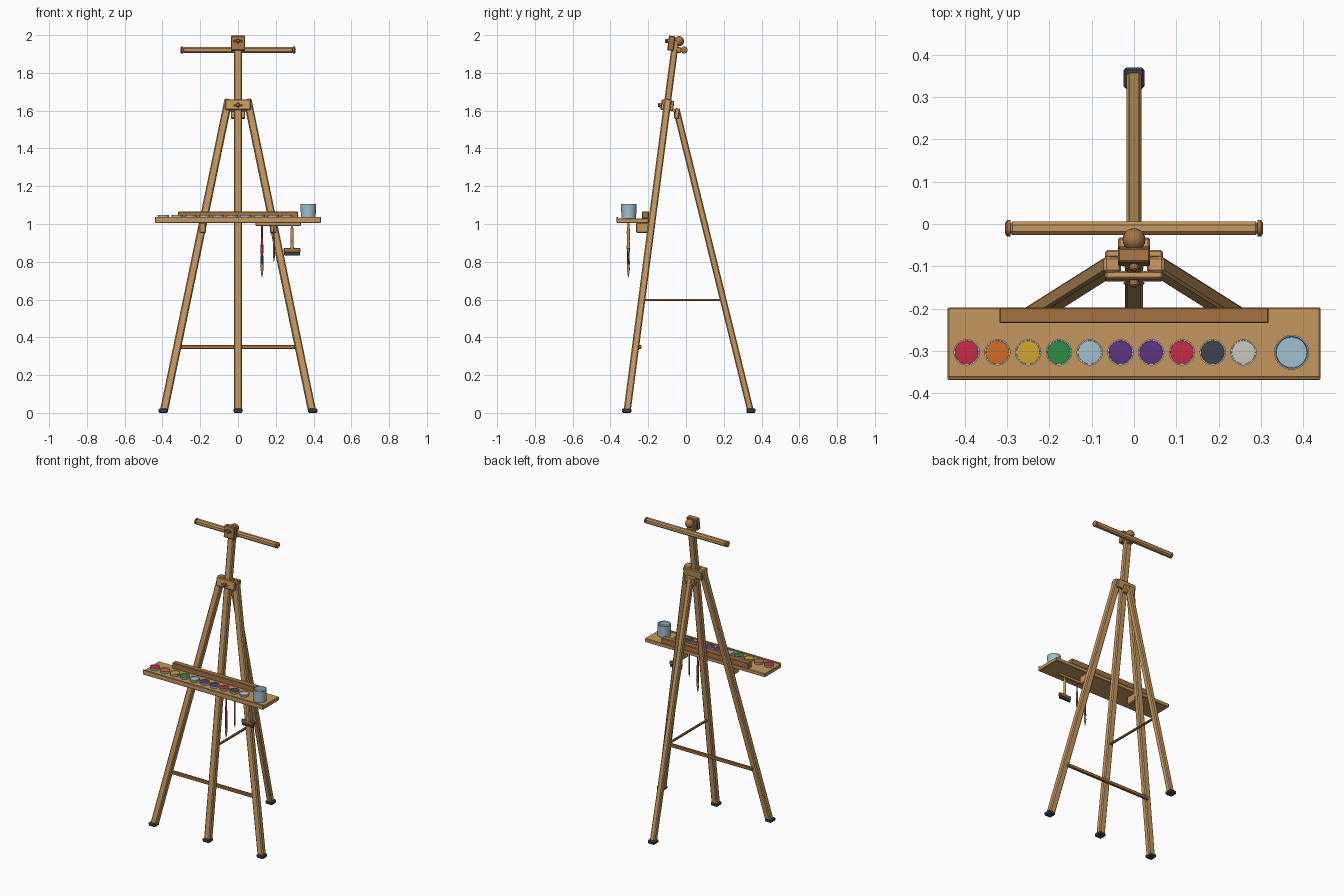
import bpy, bmesh, math
from mathutils import Vector, Matrix

if "Cube" in bpy.data.objects:
    bpy.data.objects.remove(bpy.data.objects["Cube"])


def mat(name, r, g, b):
    m = bpy.data.materials.new(name)
    m.diffuse_color = (r, g, b, 1)
    m.use_nodes = True
    m.node_tree.nodes["Principled BSDF"].inputs["Base Color"].default_value = m.diffuse_color
    return m


WOOD = mat("light wood", .56, .31, .115)
BROWN = mat("dark wood", .38, .17, .055)
RED = mat("red", .56, .025, .065)
ORANGE = mat("orange", .62, .15, .02)
YELLOW = mat("yellow", .63, .39, .026)
GREEN = mat("green", .026, .26, .055)
BLUE = mat("pale blue", .36, .53, .62)
PURPLE = mat("purple", .11, .035, .23)
DARK = mat("charcoal", .05, .056, .07)
WHITE = mat("off white", .60, .57, .54)


def finish(name, bm, material, smooth=False):
    bmesh.ops.recalc_face_normals(bm, faces=bm.faces)
    me = bpy.data.meshes.new(name)
    bm.to_mesh(me)
    bm.free()
    me.materials.append(material)
    ob = bpy.data.objects.new(name, me)
    bpy.context.collection.objects.link(ob)
    if smooth:
        bpy.context.view_layer.objects.active = ob
        ob.select_set(True)
        bpy.ops.object.shade_smooth_by_angle(angle=math.radians(40))
        ob.select_set(False)
    return ob


def box(name, size, matrix, material, bevel=.004):
    bm = bmesh.new()
    bmesh.ops.create_cube(bm, size=1)
    bmesh.ops.scale(bm, vec=size, verts=bm.verts)
    if bevel:
        bmesh.ops.bevel(bm, geom=bm.edges[:], offset=bevel, segments=1,
                        affect='EDGES', profile=.5)
    bm.transform(matrix)
    return finish(name, bm, material)


def span(name, x, y, z, material, bevel=.003):
    """Axis-aligned box from ranges."""
    c = [(a + b) / 2 for a, b in (x, y, z)]
    s = [b - a for a, b in (x, y, z)]
    return box(name, s, Matrix.Translation(c), material, bevel)


def beam(name, a, b, w, d, front, material=WOOD, bevel=.006):
    """Bar from a to b, width w, depth d along the front direction."""
    a, b = Vector(a), Vector(b)
    zax = (b - a).normalized()
    xax = Vector(front).cross(zax).normalized()
    yax = zax.cross(xax)
    m = Matrix((xax, yax, zax)).transposed().to_4x4()
    return box(name, (w, d, (b - a).length),
               Matrix.Translation((a + b) / 2) @ m, material, bevel)


def lathe(name, profile, matrix, material, n=24):
    """Revolve (radius, height) points around local z."""
    bm = bmesh.new()
    rings = []
    for r, h in profile:
        if r == 0:
            rings.append([bm.verts.new((0, 0, h))] * n)
        else:
            rings.append([bm.verts.new((r * math.cos(2 * math.pi * i / n),
                                        r * math.sin(2 * math.pi * i / n), h)) for i in range(n)])
    for p, q in zip(rings, rings[1:]):
        for i in range(n):
            j = (i + 1) % n
            vs = list(dict.fromkeys((p[i], p[j], q[j], q[i])))
            if len(vs) > 2:
                bm.faces.new(vs)
    bm.transform(matrix)
    return finish(name, bm, material, True)


T = Matrix.Translation
SL = .131                                    # backward lean of the front frame
LEAN = Matrix.Rotation(-math.atan(SL), 4, 'X')
NORMAL = Vector((0, -1, SL))


def lean_y(z):
    return -.313 + SL * z


# Mast and legs
beam("mast", (0, lean_y(.01), .01), (0, lean_y(1.975), 1.975), .043, .036, NORMAL)
for s, side in ((-1, "left"), (1, "right")):
    beam(side + "_front_leg", (s * .392, lean_y(.01), .01),
         (s * .05, lean_y(1.66), 1.66), .042, .038, NORMAL)
beam("back_leg", (0, .342, .01), (0, -.052, 1.61), .035, .035, (0, -1, -.25))

# Rubber feet
for name, x, y in (("left", -.395, -.314), ("right", .395, -.314),
                   ("middle", 0, -.314), ("back", 0, .344)):
    span(name + "_foot", (x - .025, x + .025), (y - .025, y + .025), (0, .024), DARK, .006)

# Lower stretchers
span("lower_crossbar", (-.315, .315), (-.253, -.236), (.338, .36), BROWN)
span("back_stay", (-.007, .007), (-.225, .19), (.592, .604), BROWN, .002)


def wing_nut(name, y, z, w):
    base = T((0, y, z)) @ LEAN
    lathe(name + "_hub", [(0, 0), (.011, 0), (.011, .012), (.007, .016), (0, .016)],
          base @ Matrix.Rotation(math.pi / 2, 4, 'X'), BROWN, 12)
    box(name + "_wings", (w, .006, .009), base @ T((0, -.007, 0)), BROWN, .002)


# Hinge clamp where the legs meet
c = T((0, lean_y(1.628), 1.628)) @ LEAN
box("clamp_front_plate", (.136, .018, .056), c @ T((0, -.024, 0)), WOOD)
box("clamp_back_plate", (.136, .018, .056), c @ T((0, .026, 0)), WOOD)
box("hinge_block", (.075, .026, .055), T((0, -.048, 1.585)) @ LEAN, WOOD)
wing_nut("clamp_nut", lean_y(1.628) - .033, 1.628, .05)

# Top block, finial ball and top crossbar
box("top_block", (.076, .034, .078), T((0, -.078, 1.957)) @ LEAN, BROWN)
wing_nut("top_nut", -.095, 1.968, .045)
lathe("finial_ball", [(.027 * math.sin(math.pi * i / 10), -.027 * math.cos(math.pi * i / 10))
                      if 0 < i < 10 else (0, -.027 if i == 0 else .027) for i in range(11)],
      T((0, -.037, 1.968)), BROWN, 20)
span("top_crossbar", (-.295, .295), (-.026, .006), (1.904, 1.938), WOOD, .008)
box("crossbar_mount", (.04, .03, .03), T((0, -.04, 1.921)), WOOD)
for s, side in ((-1, "left"), (1, "right")):
    lathe(side + "_crossbar_cap", [(0, 0), (.019, 0), (.019, .008), (.012, .013), (0, .013)],
          T((s * .292, -.01, 1.921)) @ Matrix.Rotation(s * math.pi / 2, 4, 'Y'), BROWN, 16)

# Tray with lip, canvas ledge and brackets
span("tray_board", (-.44, .44), (-.368, -.197), (1.006, 1.03), WOOD)
span("tray_front_lip", (-.44, .44), (-.368, -.36), (1.02, 1.038), WOOD, .002)
span("canvas_ledge", (-.318, .318), (-.234, -.197), (1.028, 1.066), BROWN)
for s, side in ((-1, "left"), (1, "right")):
    x = s * .187
    span(side + "_tray_bracket", (x - .018, x + .018), (-.265, -.19), (.953, 1.007), WOOD, .005)

# Paint pots
paints = [("red", RED), ("orange", ORANGE), ("yellow", YELLOW), ("green", GREEN),
          ("blue", BLUE), ("violet", PURPLE), ("purple", PURPLE), ("crimson", RED),
          ("black", DARK), ("white", WHITE)]
for i, (name, m) in enumerate(paints):
    at = T((-.395 + .0726 * i, -.303, 1.03))
    lathe(name + "_paint_pot", [(0, 0), (.027, 0), (.031, .017), (.028, .017), (.027, .011), (0, .011)],
          at, WHITE)
    lathe(name + "_paint", [(.0275, .011), (.0275, .0145), (0, .0165)], at, m)

# Water cup
at = T((.372, -.303, 1.03))
lathe("water_cup", [(0, 0), (.039, 0), (.041, .075), (.0375, .075), (.036, .05), (0, .05)], at, BLUE, 28)

# Brush rail and hanging brushes
span("brush_rail", (.093, .333), (-.311, -.299), (.99, 1.007), WOOD, .002)


def brush(name, x, top, bottom, r, handle, ferrule, tip):
    h = top - bottom
    at = T((x, -.305, bottom))
    lathe(name + "_handle", [(0, h), (r * .7, h), (r * .8, h * .8), (r * 1.2, h * .55), (r, h * .4), (0, h * .4)],
          at, handle, 12)
    lathe(name + "_ferrule", [(0, h * .42), (r * 1.1, h * .42), (r * 1.2, h * .25), (0, h * .25)], at, ferrule, 12)
    lathe(name + "_bristles", [(0, h * .26), (r * 1.1, h * .26), (r * 1.2, h * .15), (r * .4, h * .03), (0, 0)],
          at, tip, 12)


brush("long_brush", .127, .995, .715, .0062, RED, DARK, WOOD)
brush("short_brush", .19, .995, .80, .0045, WOOD, BROWN, BROWN)
lathe("flat_brush_handle", [(0, 0), (.010, 0), (.007, .04), (.009, .09), (.005, .125), (0, .125)],
      T((.286, -.305, .868)), WOOD, 12)
span("flat_brush_head", (.242, .33), (-.313, -.297), (.85, .872), BROWN, .003)
span("flat_brush_bristles", (.244, .328), (-.311, -.299), (.834, .852), DARK, .002)
